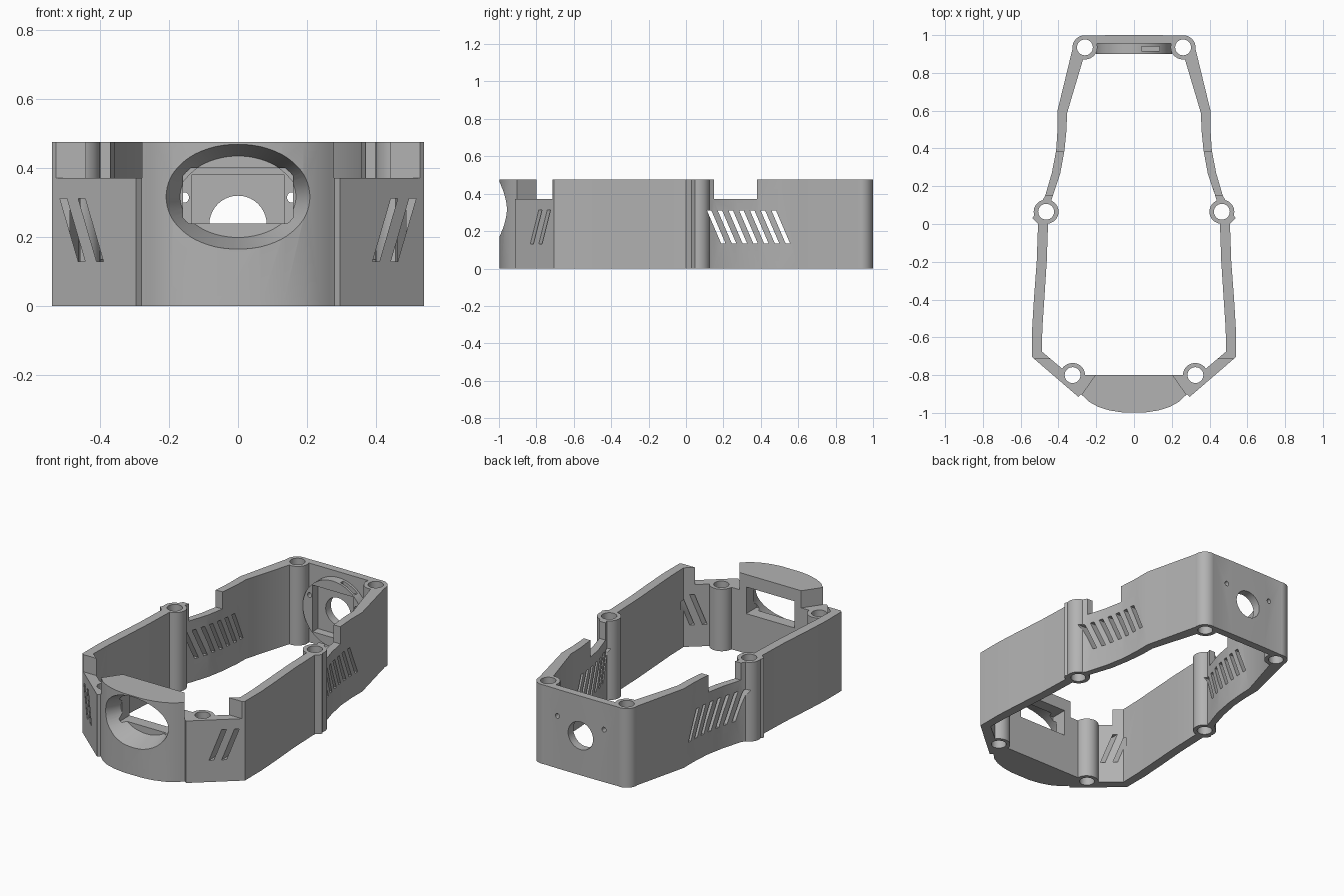
import bpy, bmesh
from math import cos, sin, tau

if "Cube" in bpy.data.objects:
    bpy.data.objects.remove(bpy.data.objects["Cube"], do_unlink=True)

HEIGHT = 0.475
grey = bpy.data.materials.new("plain_grey")
grey.use_nodes = True
grey.diffuse_color = (0.45, 0.45, 0.45, 1)
grey.node_tree.nodes["Principled BSDF"].inputs["Base Color"].default_value = (0.45, 0.45, 0.45, 1)

PLACE = {
    "x": lambda p, d: (d, p[0], p[1]),
    "y": lambda p, d: (p[0], d, p[1]),
    "z": lambda p, d: (p[0], p[1], d),
}


def prism(axis, lo, hi, start, end=None):
    """Solid between two matching outlines at depths lo and hi."""
    return axis, lo, hi, start, end or start


def ellipse(cx, cy, rx, ry, n=40):
    return [(cx + rx * cos(tau * i / n), cy + ry * sin(tau * i / n)) for i in range(n)]


def rect(x0, y0, x1, y1):
    return [(x0, y0), (x1, y0), (x1, y1), (x0, y1)]


def slot(a, b, width, low, high):
    """Slanted slot: a is its lower end, b its upper end."""
    return [(a, low), (a + width, low), (b + width, high), (b, high)]


def flip(points):
    return [(-x, y) for x, y in points]


def symmetric(half):
    return half + flip(half)[::-1]


def solid(name, prisms):
    bm = bmesh.new()
    for axis, lo, hi, start, end in prisms:
        a = [bm.verts.new(PLACE[axis](p, lo)) for p in start]
        b = [bm.verts.new(PLACE[axis](p, hi)) for p in end]
        bm.faces.new(a)
        bm.faces.new(b[::-1])
        for i in range(len(a)):
            j = (i + 1) % len(a)
            bm.faces.new((a[i], b[i], b[j], a[j]))
    bmesh.ops.recalc_face_normals(bm, faces=bm.faces)
    mesh = bpy.data.meshes.new(name)
    bm.to_mesh(mesh)
    bm.free()
    mesh.materials.append(grey)
    obj = bpy.data.objects.new(name, mesh)
    bpy.context.collection.objects.link(obj)
    return obj


def combine(target, operation, prisms):
    tool = solid("helper", prisms)
    tool.hide_render = True
    mod = target.modifiers.new("combine", "BOOLEAN")
    mod.operation, mod.object, mod.solver = operation, tool, "EXACT"
    bpy.context.view_layer.objects.active = target
    bpy.ops.object.modifier_apply(modifier=mod.name)
    bpy.data.objects.remove(tool, do_unlink=True)


# Outer and inner plan outlines, from back to front on the left side
outer = [(0.12, 1.0), (0.26, 0.997), (0.30, 0.985), (0.32, 0.95), (0.405, 0.6),
         (0.405, 0.5), (0.412, 0.39), (0.435, 0.27), (0.47, 0.15), (0.51, 0.08),
         (0.538, 0.03), (0.508, 0), (0.515, -0.2), (0.53, -0.4), (0.539, -0.55),
         (0.539, -0.705), (0.295, -0.915), (0.28, -0.902), (0.265, -0.915),
         (0.24, -0.94), (0.19, -0.968), (0.13, -0.987), (0.065, -0.997)]
inner = [(0.22, 0.955), (0.27, 0.87), (0.355, 0.585), (0.357, 0.5), (0.368, 0.39),
         (0.39, 0.27), (0.43, 0.15), (0.46, 0.05), (0.455, 0), (0.462, -0.2),
         (0.475, -0.4), (0.485, -0.55), (0.488, -0.675), (0.34, -0.8)]
frame = solid("ring_frame", [prism("z", 0, HEIGHT, symmetric(outer))])
combine(frame, "DIFFERENCE", [prism("z", -0.1, 0.6, symmetric(inner))])

# Round boss behind the back wall
combine(frame, "UNION", [prism("y", 0.9, 0.97, ellipse(0, 0.24, 0.2, 0.2, 48))])

# Screw posts with bores
centres = [(s * x, y) for x, y in ((0.26, 0.935), (0.465, 0.065), (0.325, -0.8)) for s in (1, -1)]
combine(frame, "UNION", [prism("z", 0, HEIGHT, ellipse(x, y, 0.066, 0.064)) for x, y in centres])
combine(frame, "DIFFERENCE", [prism("z", -0.1, 0.6, ellipse(x, y, 0.042, 0.042, 32)) for x, y in centres])

# Lowered rims at the front corners and along the sides
corner = [(0.205, -0.8), (0.296, -0.93), (0.42, -0.93), (0.6, -0.715), (0.2, -0.715)]
combine(frame, "DIFFERENCE",
        [prism("z", 0.372, 0.6, c) for c in (corner, flip(corner))]
        + [prism("z", 0.372, 0.6, rect(s * 0.3, 0.15, s * 0.6, 0.38)) for s in (1, -1)])

# Slanted vents in the sides and front corners
vents = []
for s in (1, -1):
    for i in range(7):
        y = 0.112 + i * 0.0575
        vents.append(prism("x", s * 0.33, s * 0.6, slot(y + 0.075, y, 0.024, 0.135, 0.31)))
    for x in (0.39, 0.443):
        shape = slot(x, x + 0.053, 0.02, 0.13, 0.312)
        vents.append(prism("y", -0.95, -0.65, shape if s > 0 else flip(shape)))
combine(frame, "DIFFERENCE", vents)

# Tapered oval opening and window in the front block
combine(frame, "DIFFERENCE", [prism("y", -1.02, -0.87, ellipse(0, 0.317, 0.237, 0.158, 64),
                                    ellipse(0, 0.317, 0.168, 0.118, 64))])
combine(frame, "DIFFERENCE", [prism("y", -0.9, -0.7, rect(-0.16, 0.24, 0.16, 0.4))])

# Recess, notch and holes in the back wall
combine(frame, "DIFFERENCE", [prism("y", 0.85, 0.95, rect(-0.135, 0.1, 0.135, 0.38))])
combine(frame, "DIFFERENCE", [prism("y", 0.915, 0.94, rect(0.04, 0.36, 0.135, 0.46))])
combine(frame, "DIFFERENCE", [prism("y", 0.85, 1.1, ellipse(0, 0.237, 0.083, 0.083))]
        + [prism("y", 0.85, 1.1, ellipse(s * 0.155, 0.315, 0.013, 0.015, 16)) for s in (1, -1)])

bpy.ops.object.select_all(action="DESELECT")
frame.select_set(True)
bpy.context.view_layer.objects.active = frame
bpy.ops.object.shade_smooth_by_angle(angle=0.4)
